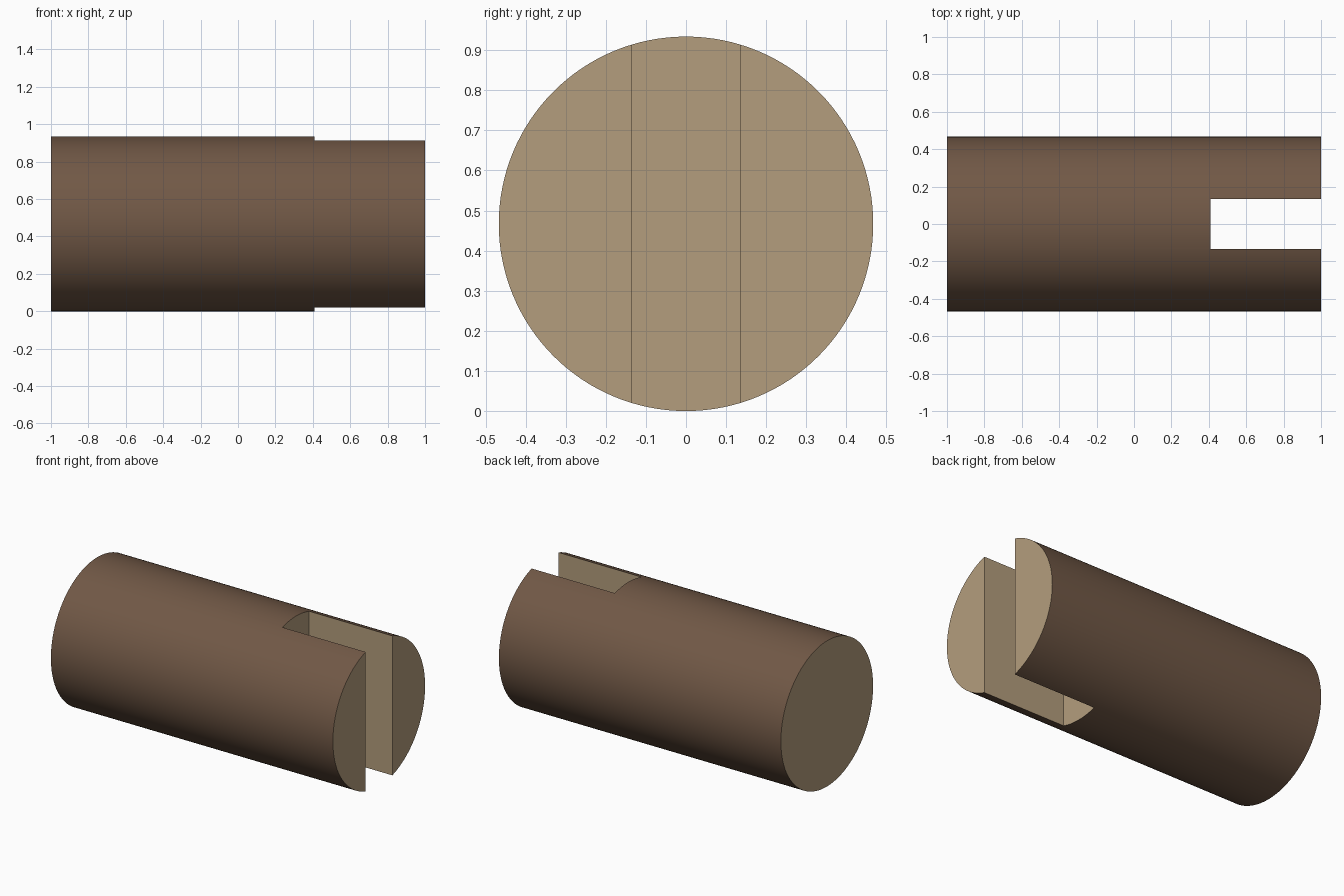
import bpy
import math

if "Cube" in bpy.data.objects:
    bpy.data.objects.remove(bpy.data.objects["Cube"])

R = 0.467          # rod radius
SLOT_X = 0.41      # where the slot starts
SLOT_HALF = 0.135  # half the slot width


def make_material(name, rgb):
    mat = bpy.data.materials.new(name)
    mat.diffuse_color = (*rgb, 1)
    mat.use_nodes = True
    mat.node_tree.nodes["Principled BSDF"].inputs["Base Color"].default_value = mat.diffuse_color
    return mat


# Round rod lying along x
bpy.ops.mesh.primitive_cylinder_add(vertices=128, radius=R, depth=2,
                                    location=(0, 0, R), rotation=(0, math.pi / 2, 0))
rod = bpy.context.object
rod.name = "slotted_rod"
bpy.ops.object.transform_apply(location=True, rotation=True, scale=True)

# Cutter for the slot, open at the +x end, top and bottom
bpy.ops.mesh.primitive_cube_add(size=1, location=(SLOT_X + 0.5, 0, R))
cutter = bpy.context.object
cutter.name = "slot_cutter"
cutter.scale = (1, 2 * SLOT_HALF, 2)
cutter.hide_render = True
bpy.ops.object.transform_apply(location=True, rotation=True, scale=True)

# Cut the slot
bpy.ops.object.select_all(action='DESELECT')
rod.select_set(True)
bpy.context.view_layer.objects.active = rod
cut = rod.modifiers.new("slot", 'BOOLEAN')
cut.operation = 'DIFFERENCE'
cut.solver = 'EXACT'
cut.object = cutter
bpy.ops.object.modifier_apply(modifier=cut.name)
bpy.data.objects.remove(cutter)

# Dark outer skin, pale end and slot faces
rod.data.materials.clear()
rod.data.materials.append(make_material("dark_skin", (0.165, 0.098, 0.061)))
rod.data.materials.append(make_material("pale_core", (0.456, 0.337, 0.205)))
for face in rod.data.polygons:
    is_end = abs(face.normal.x) > 0.9
    is_slot_wall = abs(face.normal.y) > 0.9 and abs(face.center.y) < SLOT_HALF + 0.01
    face.material_index = 1 if is_end or is_slot_wall else 0

bpy.ops.object.shade_smooth_by_angle(angle=math.radians(30))
